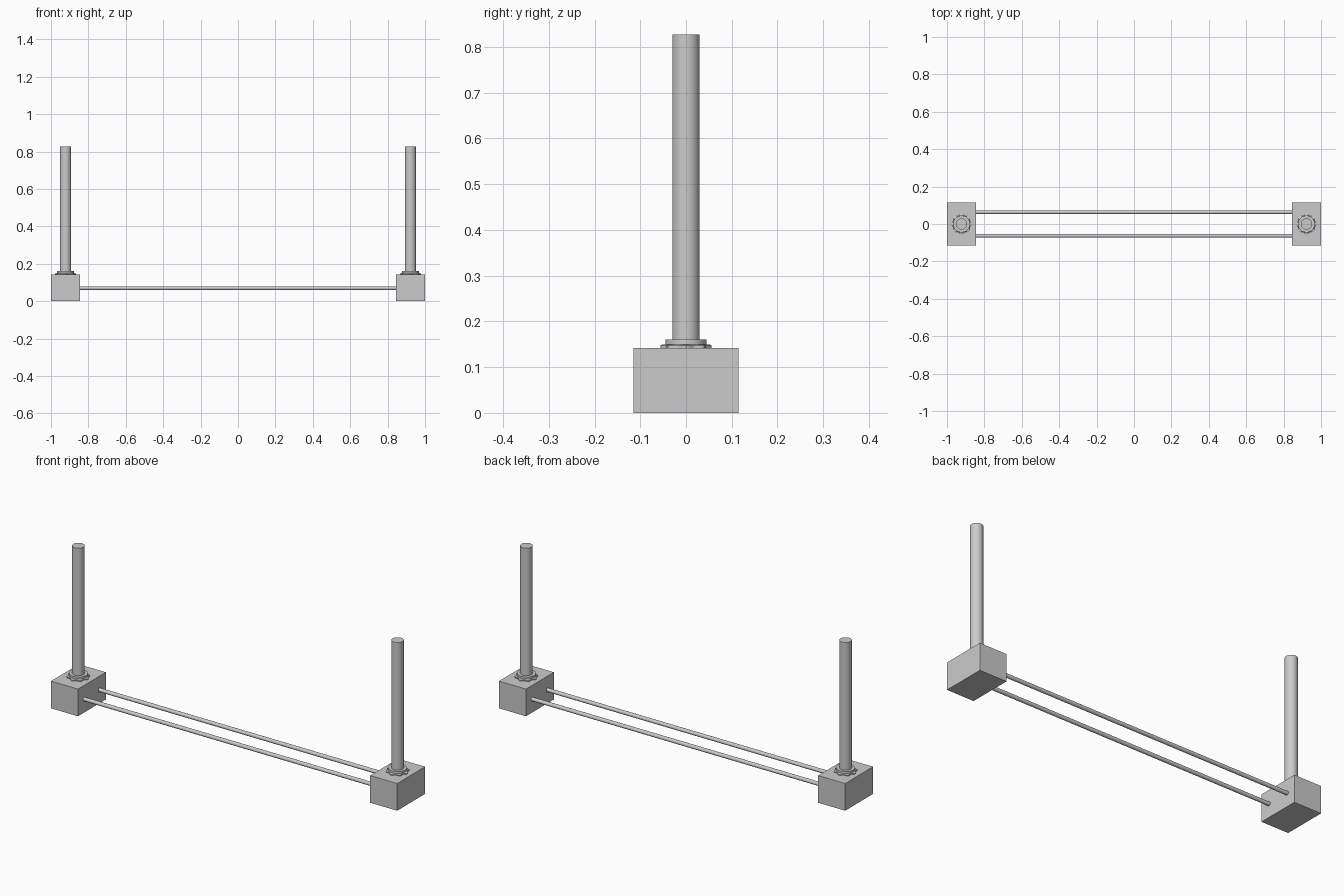
import bpy, bmesh, math

if "Cube" in bpy.data.objects:
    bpy.data.objects.remove(bpy.data.objects["Cube"])

POST_X = 0.922      # post / block centre
BLOCK_TOP = 0.142


def finish(bm, name, smooth=True):
    bmesh.ops.recalc_face_normals(bm, faces=bm.faces)
    mesh = bpy.data.meshes.new(name)
    bm.to_mesh(mesh)
    bm.free()
    ob = bpy.data.objects.new(name, mesh)
    bpy.context.collection.objects.link(ob)
    if smooth:
        bpy.ops.object.select_all(action='DESELECT')
        bpy.context.view_layer.objects.active = ob
        ob.select_set(True)
        bpy.ops.object.shade_smooth_by_angle(angle=math.radians(30))
    return ob


def loft(name, sections, n=48):
    """Stack closed rings; each section is (radius function of angle, z)."""
    bm = bmesh.new()
    rings = []
    for radius, z in sections:
        ring = []
        for i in range(n):
            a = 2 * math.pi * i / n
            r = radius(a)
            ring.append(bm.verts.new((r * math.cos(a), r * math.sin(a), z)))
        rings.append(ring)
    for lo, hi in zip(rings, rings[1:]):
        for i in range(n):
            j = (i + 1) % n
            bm.faces.new((lo[i], lo[j], hi[j], hi[i]))
    bm.faces.new(rings[0][::-1])
    bm.faces.new(rings[-1])
    return finish(bm, name)


def circle(r):
    return lambda a: r


def lobed(r, depth, lobes=8):
    return lambda a: r - depth * (0.5 - 0.5 * math.cos(lobes * a))


def block(name, size):
    bm = bmesh.new()
    bmesh.ops.create_cube(bm, size=1)
    bmesh.ops.scale(bm, vec=size, verts=bm.verts)
    return finish(bm, name, smooth=False)


for side, sx in (("left", -1), ("right", 1)):
    x = sx * POST_X
    # weighted foot block
    foot = block(f"{side}_foot", (0.156, 0.23, BLOCK_TOP))
    foot.location = (x, 0, BLOCK_TOP / 2)
    # scalloped flange and plain collar around the post
    flange = loft(f"{side}_flange", [(lobed(0.056, 0.009), BLOCK_TOP - 0.002),
                                     (lobed(0.056, 0.009), 0.147),
                                     (lobed(0.050, 0.005), 0.150)], n=64)
    collar = loft(f"{side}_collar", [(circle(0.045), 0.145), (circle(0.045), 0.161)])
    # upright post
    post = loft(f"{side}_post", [(circle(0.030), BLOCK_TOP - 0.002), (circle(0.030), 0.827)], n=32)
    for ob in (flange, collar, post):
        ob.location.x = x

# two connecting rods between the feet
for label, y in (("front", -0.063), ("back", 0.063)):
    rod = loft(f"{label}_rod", [(circle(0.010), -0.85), (circle(0.010), 0.85)], n=24)
    rod.rotation_euler = (0, math.pi / 2, 0)
    rod.location = (0, y, 0.07)
